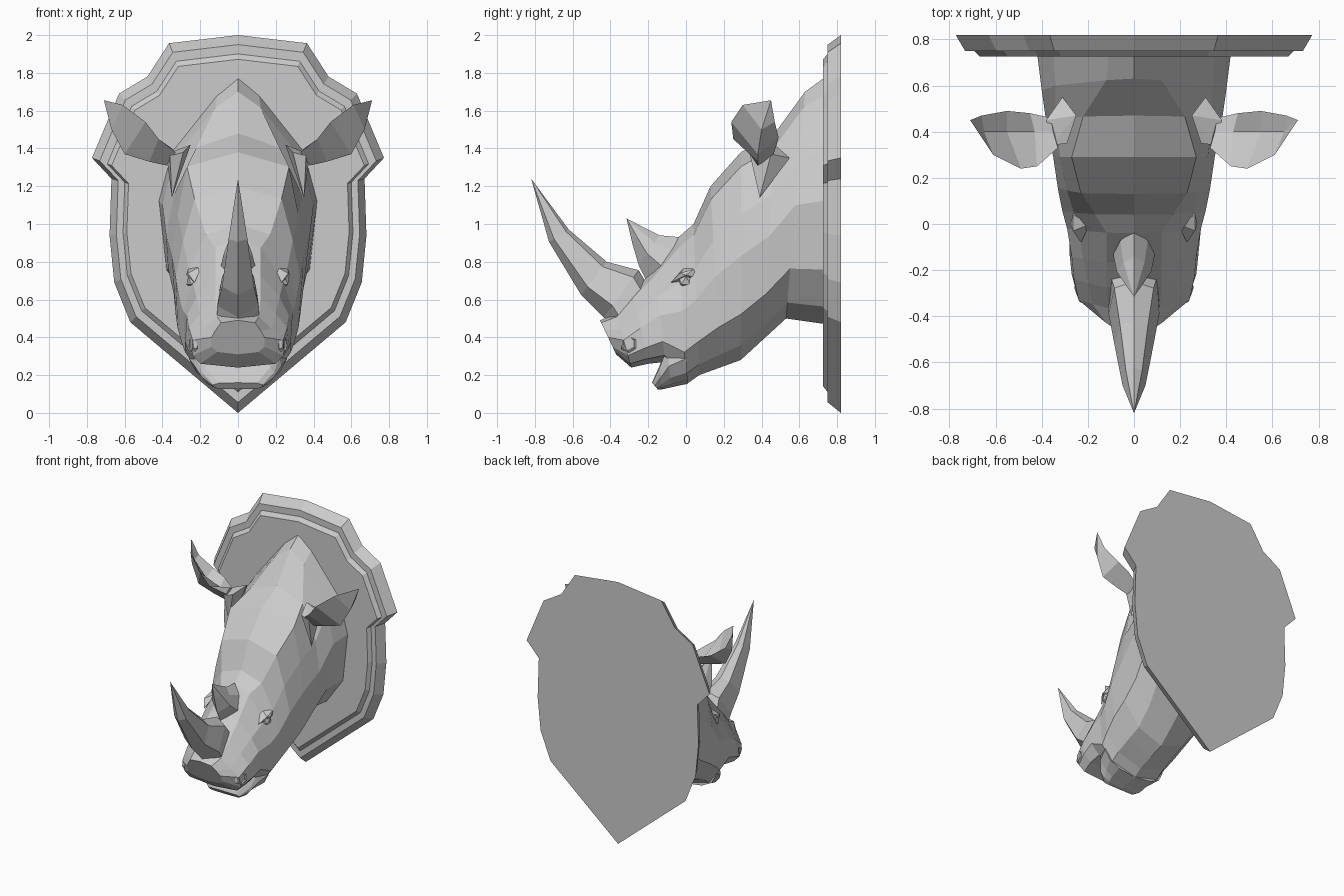
import bpy, bmesh
from mathutils import Vector, Matrix

if "Cube" in bpy.data.objects:
    bpy.data.objects.remove(bpy.data.objects["Cube"])


def finish(name, bm):
    bmesh.ops.recalc_face_normals(bm, faces=bm.faces[:])
    me = bpy.data.meshes.new(name)
    bm.to_mesh(me)
    bm.free()
    ob = bpy.data.objects.new(name, me)
    bpy.context.collection.objects.link(ob)
    return ob


def loft(name, rings, tip=None):
    """Skin closed rings of 3D points; cap both ends, or end in a tip."""
    bm = bmesh.new()
    vs = [[bm.verts.new(p) for p in r] for r in rings]
    n = len(vs[0])
    for a, b in zip(vs, vs[1:]):
        for i in range(n):
            j = (i + 1) % n
            bm.faces.new((a[i], a[j], b[j], b[i]))
    bm.faces.new(vs[0])
    if tip:
        t = bm.verts.new(tip)
        for i in range(n):
            bm.faces.new((vs[-1][i], vs[-1][(i + 1) % n], t))
    else:
        bm.faces.new(vs[-1])
    return finish(name, bm)


def section(top, bot, widths, ts):
    """Symmetric ring spanning top to bottom (y, z) with half widths at ts."""
    a, b = Vector((0, *top)), Vector((0, *bot))
    side = [a.lerp(b, t) + Vector((w, 0, 0)) for t, w in zip(ts, widths)]
    other = [Vector((-p.x, p.y, p.z)) for p in reversed(side)]
    return [a] + side + [b] + other


def hull(name, pts):
    bm = bmesh.new()
    for p in pts:
        bm.verts.new(p)
    bmesh.ops.convex_hull(bm, input=bm.verts[:])
    return finish(name, bm)


def flip(pts, s):
    return [(s * x, y, z) for x, y, z in pts]


# Wall plaque: shield outline stepped inwards towards the front
half = [(.365, 1.957), (.48, 1.78), (.63, 1.69), (.773, 1.35), (.67, 1.24),
        (.68, .94), (.655, .69), (.57, .48)]
outline = [(0, 2.0)] + half + [(0, 0)] + [(-x, z) for x, z in reversed(half)]
loft("plaque", [[(x * s, y, 1.05 + (z - 1.05) * s) for x, z in outline]
                for y, s in ((.82, 1), (.75, .947), (.75, .895), (.725, .865))])

# Neck, skull and snout
ts = (.07, .3, .5, .78, .93)
head = [
    ((.74, 1.78), (.74, .47), (.11, .35, .42, .38, .24)),
    ((.63, 1.70), (.53, .50), (.12, .34, .40, .37, .24)),
    ((.47, 1.48), (.41, .39), (.22, .34, .38, .34, .21)),
    ((.29, 1.38), (.29, .28), (.27, .32, .35, .33, .20)),
    ((.13, 1.20), (.18, .24), (.23, .29, .33, .32, .20)),
    ((.04, 1.00), (.07, .20), (.17, .26, .31, .30, .20)),
    ((-.04, .93), (.00, .15), (.12, .24, .29, .28, .20)),
    ((-.17, .76), (-.11, .27), (.12, .22, .27, .28, .22)),
    ((-.28, .64), (-.20, .26), (.12, .20, .26, .27, .22)),
    ((-.37, .53), (-.29, .24), (.11, .18, .24, .24, .20)),
    ((-.455, .49), (-.37, .31), (.09, .12, .14, .14, .11)),
]
loft("head", [section(t, b, w, ts) for t, b, w in head])

# Lower jaw, its rear buried in the head so the mouth opens only in front
jaw = [((-.01, .42), (.01, .155), (.20, .25, .26, .22, .14)),
       ((-.10, .36), (-.08, .135), (.19, .22, .23, .18, .13)),
       ((-.14, .25), (-.125, .125), (.17, .19, .19, .16, .12)),
       ((-.18, .16), (-.15, .125), (.10, .13, .13, .12, .10))]
loft("lower_jaw", [section(t, b, w, ts) for t, b, w in jaw])

# Horns
hts = (.15, .75)
loft("front_horn", [section((-.20, .67), (-.40, .45), (.10, .11), hts),
                    section((-.25, .755), (-.435, .505), (.085, .11), hts),
                    section((-.42, .80), (-.555, .624), (.06, .085), hts),
                    section((-.62, .97), (-.725, .905), (.035, .05), hts)],
     (0, -.82, 1.24))
hts = (.25, .6)
loft("rear_horn", [section((-.03, .93), (-.20, .68), (.06, .09), hts),
                   section((-.14, .94), (-.25, .78), (.045, .075), hts),
                   section((-.22, .98), (-.285, .90), (.025, .04), hts)],
     (0, -.315, 1.03))

# Ear rings: front edge, outer belly, rear edge, inner hollow
ear = [
    [(.33, .33, 1.38), (.38, .38, 1.31), (.36, .46, 1.36), (.35, .40, 1.40)],
    [(.42, .25, 1.45), (.47, .38, 1.33), (.45, .48, 1.42), (.43, .40, 1.38)],
    [(.49, .24, 1.54), (.60, .38, 1.37), (.55, .49, 1.46), (.55, .40, 1.42)],
    [(.61, .30, 1.63), (.67, .40, 1.50), (.66, .47, 1.54), (.65, .40, 1.53)],
]
ear_root = [(.35, .39, 1.14), (.31, .55, 1.35), (.25, .47, 1.42),
            (.38, .45, 1.37), (.36, .34, 1.36), (.29, .35, 1.38)]
eyelid = [(.23, -.08, .69), (.265, -.03, .74), (.265, .04, .76),
          (.275, .0, .73), (.25, .08, .71), (.19, 0, .78)]

for s, tag in ((1, "left"), (-1, "right")):
    loft("ear_" + tag, [flip(r, s) for r in ear], (s * .71, .45, 1.655))
    hull("ear_root_" + tag, flip(ear_root, s))
    hull("eyelid_" + tag, flip(eyelid, s))
    # Eyeball
    bm = bmesh.new()
    bmesh.ops.create_icosphere(bm, subdivisions=1, radius=.045,
                               matrix=Matrix.Translation((s * .232, 0, .70)))
    finish("eye_" + tag, bm)
    # Nostril rim: raised hexagonal ring on the side of the snout
    bpy.ops.mesh.primitive_torus_add(
        major_segments=6, minor_segments=4, major_radius=.04,
        minor_radius=.014, location=(s * .233, -.30, .365),
        rotation=(0, s * 1.5, -s * .35))
    bpy.context.object.name = "nostril_" + tag
